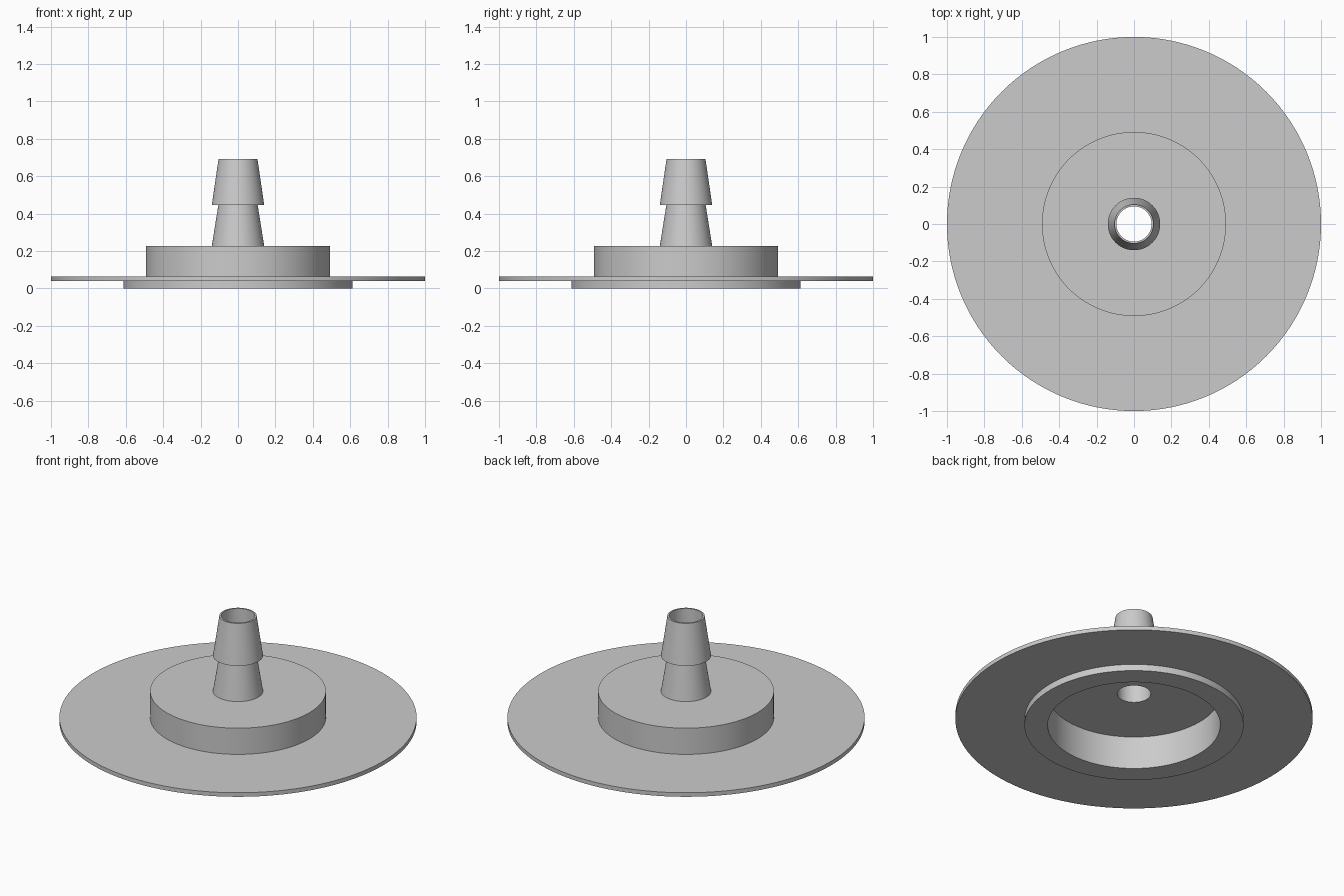
import bpy
import bmesh
from math import cos, sin, tau, radians

if "Cube" in bpy.data.objects:
    bpy.data.objects.remove(bpy.data.objects["Cube"])

SEGMENTS = 128

grey = bpy.data.materials.new("light grey plastic")
grey.use_nodes = True
colour = (0.6, 0.6, 0.6, 1)
grey.diffuse_color = colour
grey.node_tree.nodes["Principled BSDF"].inputs["Base Color"].default_value = colour


def lathe(name, *profiles):
    """Spin (radius, height) profiles around z into one object."""
    bm = bmesh.new()
    for profile in profiles:
        rings = [[bm.verts.new((r * cos(tau * i / SEGMENTS), r * sin(tau * i / SEGMENTS), z))
                  for i in range(SEGMENTS)] for r, z in profile]
        for low, high in zip(rings, rings[1:]):
            for i in range(SEGMENTS):
                j = (i + 1) % SEGMENTS
                bm.faces.new((low[i], low[j], high[j], high[i]))
    mesh = bpy.data.meshes.new(name)
    bm.to_mesh(mesh)
    bm.free()
    mesh.materials.append(grey)
    obj = bpy.data.objects.new(name, mesh)
    bpy.context.collection.objects.link(obj)
    bpy.ops.object.select_all(action="DESELECT")
    obj.select_set(True)
    bpy.context.view_layer.objects.active = obj
    bpy.ops.object.shade_smooth_by_angle(angle=radians(30))


# Shared radii and heights, so neighbouring parts meet exactly
pocket, rim, body, neck, bore = 0.483, 0.613, 0.492, 0.14, 0.094
flange_low, flange_top, ceiling, body_top = 0.04, 0.065, 0.203, 0.227
barb, tip = 0.447, 0.693

# Raised ring underneath
lathe("base_ring", [(pocket, 0), (rim, 0), (rim, flange_low)])

# Wide thin flange
lathe("flange", [(rim, flange_low), (1, flange_low), (1, flange_top), (body, flange_top)])

# Hollow round housing: outer shell and pocket open at the bottom
lathe("housing",
      [(body, flange_top), (body, body_top), (neck, body_top)],
      [(bore, ceiling), (pocket, ceiling), (pocket, 0)])

# Barbed hose nozzle with a through bore
lathe("nozzle", [(neck, body_top), (0.105, barb), (neck, barb), (0.104, tip),
                 (bore, tip), (bore, ceiling)])
